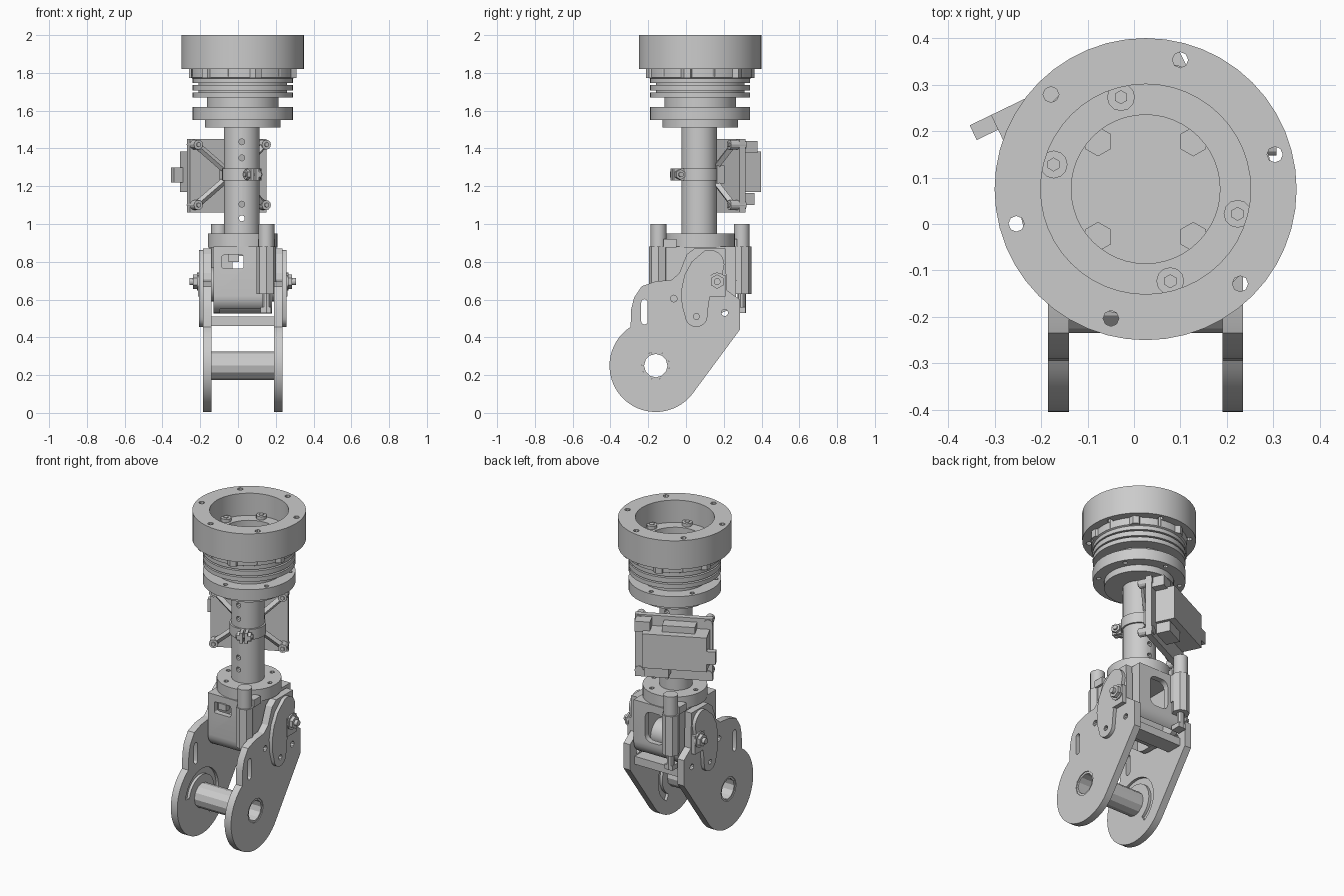
import bpy, bmesh
from math import sin, cos, pi, radians
from mathutils import Vector, Matrix

if "Cube" in bpy.data.objects:
    bpy.data.objects.remove(bpy.data.objects["Cube"])

CX, CY = 0.025, 0.075                       # main vertical axis
TILT = Matrix.Rotation(radians(25.8), 4, 'Z')  # frame of the control board
TURN = (Matrix.Translation((CX, CY, 0)) @ Matrix.Rotation(pi, 4, 'Z')
        @ Matrix.Translation((-CX, -CY, 0)))
ID = Matrix.Identity(4)


def finish(bm, name, m=ID):
    bmesh.ops.transform(bm, matrix=m, verts=bm.verts)
    bmesh.ops.recalc_face_normals(bm, faces=bm.faces)
    me = bpy.data.meshes.new(name)
    bm.to_mesh(me)
    bm.free()
    ob = bpy.data.objects.new(name, me)
    bpy.context.collection.objects.link(ob)
    return ob


def box(name, lo, hi, m=ID):
    bm = bmesh.new()
    bmesh.ops.create_cube(bm, size=1)
    for v in bm.verts:
        v.co = [(a + b) / 2 + c * (b - a) for a, b, c in zip(lo, hi, v.co)]
    return finish(bm, name, m)


def rod(name, p0, p1, r, n=16, m=ID):
    p0, p1 = Vector(p0), Vector(p1)
    bm = bmesh.new()
    bmesh.ops.create_cone(bm, cap_ends=True, segments=n, radius1=r, radius2=r, depth=(p1 - p0).length)
    q = (p1 - p0).to_track_quat('Z', 'Y').to_matrix().to_4x4()
    return finish(bm, name, m @ Matrix.Translation((p0 + p1) / 2) @ q)


def prism(name, pts, a, b, axis='X'):
    """Extrude a (y,z) outline along x, or an (x,z) outline along y."""
    bm = bmesh.new()
    at = (lambda p, t: (t, p[0], p[1])) if axis == 'X' else (lambda p, t: (p[0], t, p[1]))
    r0, r1 = [[bm.verts.new(at(p, t)) for p in pts] for t in (a, b)]
    bm.faces.new(r0)
    bm.faces.new(r1[::-1])
    for i in range(len(pts)):
        j = (i + 1) % len(pts)
        bm.faces.new((r0[i], r0[j], r1[j], r1[i]))
    return finish(bm, name)


def lathe(name, prof, n=48):
    bm = bmesh.new()
    vs = [bm.verts.new((r, 0, z)) for r, z in prof]
    es = [bm.edges.new(p) for p in zip(vs, vs[1:])]
    bmesh.ops.spin(bm, geom=vs + es, cent=(0, 0, 0), axis=(0, 0, 1), angle=2 * pi, steps=n)
    bmesh.ops.remove_doubles(bm, verts=bm.verts, dist=1e-5)
    return finish(bm, name, Matrix.Translation((CX, CY, 0)))


def arc(cx, cy, r, a0, a1, n=10):
    return [(cx + r * cos(radians(a0 + (a1 - a0) * i / n)),
             cy + r * sin(radians(a0 + (a1 - a0) * i / n))) for i in range(n + 1)]


def rounded(x0, z0, x1, z1, r):
    return (arc(x1 - r, z1 - r, r, 0, 90, 5) + arc(x0 + r, z1 - r, r, 90, 180, 5)
            + arc(x0 + r, z0 + r, r, 180, 270, 5) + arc(x1 - r, z0 + r, r, 270, 360, 5))


def cut(ob, cutters):
    bpy.context.view_layer.objects.active = ob
    for c in cutters:
        mod = ob.modifiers.new('cut', 'BOOLEAN')
        mod.operation, mod.solver, mod.object = 'DIFFERENCE', 'EXACT', c
        bpy.ops.object.modifier_apply(modifier=mod.name)
        bpy.data.objects.remove(c)


def around(r, deg):
    return CX + r * cos(radians(deg)), CY + r * sin(radians(deg))


def upright(name, r, deg, z0, z1, rad, n=12):
    x, y = around(r, deg)
    return rod(name, (x, y, z0), (x, y, z1), rad, n)


# Top coupling: cup, finned discs and lower ring in one turned part
head = lathe('top_coupling', [
    (0, 1.51), (.2, 1.51), (.2, 1.55), (.265, 1.55), (.265, 1.62), (.19, 1.62), (.19, 1.67),
    (.265, 1.67), (.265, 1.697), (.235, 1.697), (.235, 1.706), (.265, 1.706), (.265, 1.737),
    (.235, 1.737), (.235, 1.746), (.265, 1.746), (.265, 1.77), (.275, 1.775), (.275, 1.82),
    (.325, 1.82), (.325, 2), (.226, 2), (.226, 1.86), (.16, 1.86), (.16, 1.72), (0, 1.72)])
cut(head, [upright('cutter', .288, a, 1.78, 2.02, .017, 8) for a in range(15, 360, 60)]
    + [upright('cutter', .235, a, 1.53, 1.64, .014, 8) for a in range(30, 360, 60)])
for a in range(45, 360, 60):
    upright('cap_nut', .262, a, 1.772, 1.82, .035, 6)
for a in (105, 165, 285, 345):
    upright('cup_bolt', .205, a, 1.855, 1.88, .03)
    upright('cup_bolt_socket', .205, a, 1.88, 1.885, .015, 6)
for a in range(45, 360, 90):
    upright('inner_nut', .145, a, 1.71, 1.75, .032, 6)

# Central tube with pin holes
tube = rod('main_tube', (.02, .07, .9), (.02, .07, 1.53), .095, 24)
cut(tube, [rod('cutter', (.02, -.1, z), (.02, .3, z), .016, 10) for z in (1.03, 1.105, 1.35, 1.435)])

# Clamp around the tube
rod('clamp_band', (.02, .07, 1.23), (.02, .07, 1.295), .105, 24)
for d in (.026, .054):
    box('clamp_lug', (d, -.105, 1.23), (d + .018, -.03, 1.295), TILT)
rod('clamp_bolt', (0, -.075, 1.262), (.1, -.075, 1.262), .014, 10, TILT)
for d in (.008, .072):
    rod('clamp_nut', (d, -.075, 1.262), (d + .018, -.075, 1.262), .028, 6, TILT)

# Control board on X-shaped bracket
box('board_plate', (-.19, .19, 1.06), (.26, .225, 1.45), TILT)
box('board_case', (-.175, .225, 1.17), (.2, .345, 1.385), TILT)
box('side_plug', (-.226, .31, 1.22), (-.17, .345, 1.3), TILT)
box('top_connector', (-.1, .225, 1.385), (.09, .3, 1.425), TILT)
box('corner_connector', (.16, .225, 1.375), (.25, .3, 1.44), TILT)
box('bottom_connector', (.05, .225, 1.1), (.19, .31, 1.165), TILT)
box('bracket_pad', (-.03, .12, 1.215), (.13, .165, 1.31), TILT)
for sx in (-1, 1):
    for sz in (-1, 1):
        tip = Vector((.035 + sx * .2, .165, 1.26 + sz * .16))
        rod('bracket_arm', (.035 + sx * .06, .125, 1.26 + sz * .035), tip, .019, 4, TILT)
        rod('bracket_stud', tip - Vector((0, .025, 0)), tip + Vector((0, .065, 0)), .026, 12, TILT)
        rod('bracket_screw', tip - Vector((0, .033, 0)), tip, .013, 6, TILT)

# Flange at the foot of the tube
flange = lathe('lower_flange', [(0, .875), (.185, .875), (.185, .95), (0, .95)], 32)
cut(flange, [upright('cutter', .145, a, .9, .97, .014, 8) for a in range(0, 360, 60)])

# Hollow knee housing with rounded bottom and windows
prof = ([(-.115, .88), (.265, .88)] + arc(.175, .62, .09, 0, -90, 6)
        + arc(-.025, .62, .09, -90, -180, 6))
body = prism('knee_housing', prof, -.13, .18)
cut(body, [box('cutter', (-.095, -.08, .5), (.145, .23, .85)),
           prism('cutter', rounded(-.03, .64, .1, .83, .04), .1, .3, 'Y'),
           prism('cutter', rounded(-.085, .765, .03, .835, .01), -.2, .0, 'Y')])
box('window_tab', (-.05, -.125, .80), (.005, -.09, .84))
rod('knee_roller', (-.13, .06, .61), (.18, .06, .61), .085, 24)
box('rear_crossbar', (-.16, .14, .46), (.21, .24, .51))

# Two latch units, diagonal to each other
for m in (ID, TURN):
    rod('latch_post', (.15, -.145, .63), (.15, -.145, .88), .052, 8, m)
    rod('latch_cap', (.15, -.145, .88), (.15, -.145, 1.0), .042, 16, m)
    rod('latch_pin', (.15, -.145, .53), (.15, -.145, .64), .022, 10, m)
    box('latch_mount', (.1, -.15, .7), (.18, -.09, .875), m)
    box('latch_top_block', (.105, -.12, .875), (.195, -.05, .92), m)
    box('latch_foot', (.12, -.165, .53), (.175, -.1, .56), m)

# Side plates, cam plates and pivot hardware, mirrored left and right
outline = (arc(-.16, .25, .245, -35, -237, 36)
           + [(-.29, .55), (-.275, .61), (-.235, .67), (-.165, .695), (-.075, .705), (-.035, .74),
              (-.012, .8), (.005, .84), (.045, .87), (.21, .87), (.215, .65), (.285, .6), (.285, .44)])
cam = (arc(.125, .785, .078, 0, 110, 8)
       + [(.03, .8), (-.008, .73), (-.025, .65), (-.022, .57), (-.005, .51)]
       + arc(.055, .515, .06, 200, 340, 8) + [(.12, .58), (.135, .65), (.185, .7)])
slot = arc(-.22, .585, .017, 0, 180, 6) + arc(-.22, .485, .017, 180, 360, 6)
groove = arc(-.16, .25, .165, -60, 170, 20) + arc(-.16, .25, .125, 170, -60, 20)


def X(s, t):
    return CX + s * t


for side, s in (('left', -1), ('right', 1)):
    plate = prism(side + '_plate', outline, X(s, .165), X(s, .21))
    a, b = X(s, .1), X(s, .3)
    cut(plate, [rod('cutter', (a, -.16, .25), (b, -.16, .25), .075, 12),
                prism('cutter', slot, a, b),
                rod('cutter', (a, -.065, .605), (b, -.065, .605), .018, 10),
                rod('cutter', (a, .205, .53), (b, .205, .53), .018, 10),
                prism('cutter', groove, X(s, .15), X(s, .182))])
    camplate = prism(side + '_cam_plate', cam, X(s, .21), X(s, .232))
    cut(camplate, [rod('cutter', (a, .055, .51), (X(s, .34), .055, .51), .016, 10)])
    box(side + '_nut_pad', (min(X(s, .205), X(s, .236)), .115, .615),
        (max(X(s, .205), X(s, .236)), .21, .73))
    rod(side + '_pivot_washer', (X(s, .23), .165, .695), (X(s, .242), .165, .695), .048, 16)
    rod(side + '_pivot_nut', (X(s, .242), .165, .695), (X(s, .262), .165, .695), .038, 6)
    rod(side + '_pivot_bolt', (X(s, .12), .165, .695), (X(s, .282), .165, .695), .018, 12)
    rod(side + '_spacer', (X(s, .15), .06, .68), (X(s, .17), .06, .68), .09, 24)

# Hollow axle tube between the plates
axle = rod('axle_tube', (X(-1, .205), -.16, .25), (X(1, .205), -.16, .25), .0748, 12)
cut(axle, [rod('cutter', (-.4, -.16, .25), (.4, -.16, .25), .062, 12)])

# Smooth round surfaces, keep edges sharp
bpy.ops.object.select_all(action='SELECT')
bpy.context.view_layer.objects.active = head
bpy.ops.object.shade_smooth_by_angle(angle=radians(25))
